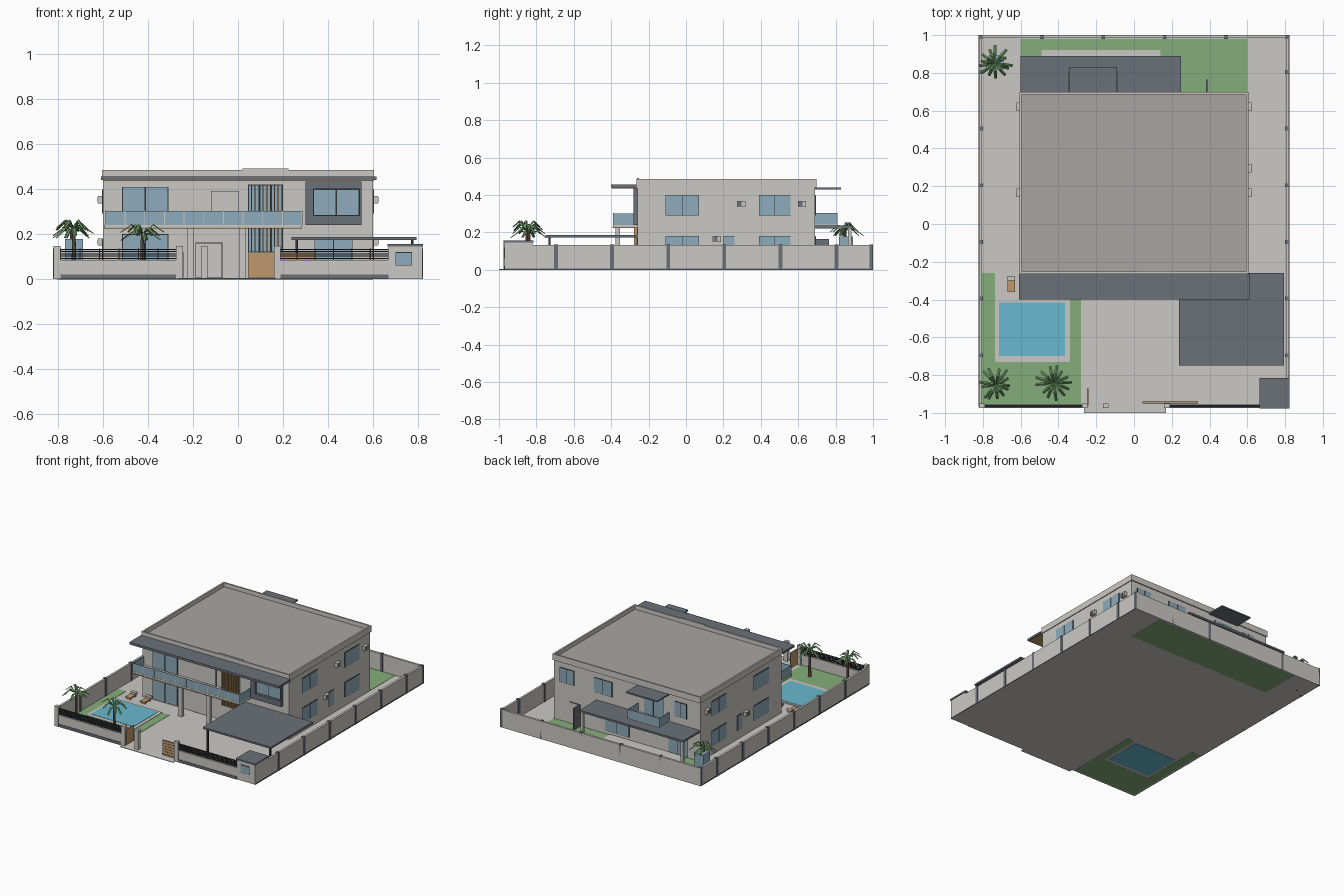
import bpy
import bmesh
import math
import random
from mathutils import Matrix, Vector

default_cube = bpy.data.objects.get("Cube")
if default_cube:
    bpy.data.objects.remove(default_cube, do_unlink=True)
random.seed(4)


def material(name, red, green, blue):
    """Flat colour given as display values, stored as linear values."""
    linear = [((c / 255 + .055) / 1.055) ** 2.4 for c in (red, green, blue)] + [1]
    mat = bpy.data.materials.new(name)
    mat.use_nodes = True
    mat.diffuse_color = linear
    mat.node_tree.nodes["Principled BSDF"].inputs["Base Color"].default_value = linear
    return mat


plaster = material("plaster", 203, 201, 196)
slate = material("slate", 107, 112, 121)
roofing = material("roofing", 170, 165, 161)
grass = material("grass", 133, 174, 122)
water = material("pool_water", 104, 184, 208)
glass = material("window_glass", 142, 172, 188)
wood = material("wood", 190, 154, 108)
metal = material("dark_metal", 48, 50, 55)
leaf = material("palm_leaf", 112, 158, 104)
bark = material("palm_bark", 128, 104, 82)


def finish(name, bm, mat):
    mesh = bpy.data.meshes.new(name)
    bm.to_mesh(mesh)
    bm.free()
    mesh.materials.append(mat)
    obj = bpy.data.objects.new(name, mesh)
    bpy.context.scene.collection.objects.link(obj)
    return obj


def box(name, mat, x, y, z):
    """Box between the low and high value on each axis."""
    bm = bmesh.new()
    size = [high - low for low, high in (x, y, z)]
    centre = Vector([(low + high) / 2 for low, high in (x, y, z)])
    bmesh.ops.create_cube(bm, size=1, matrix=Matrix.Translation(centre) @ Matrix.Diagonal((*size, 1)))
    return finish(name, bm, mat)


def around(centre, width):
    return centre - width / 2, centre + width / 2


def ring(name, mat, x, y, z, thick):
    """Four walls around a rectangle."""
    for side, edge in (("right", x[0]), ("left", x[1] - thick)):
        box(f"{name}_{side}", mat, (edge, edge + thick), y, z)
    for side, edge in (("front", y[0]), ("back", y[1] - thick)):
        box(f"{name}_{side}", mat, (x[0] + thick, x[1] - thick), (edge, edge + thick), z)


def facade_window(name, y, x, z, panes=2, outward=-1, pane=glass, rim=metal):
    """Framed panes on a wall that faces the front or the back."""
    box(name + "_frame", rim, x, around(y, .006), z)
    step = (x[1] - x[0]) / panes
    for i in range(panes):
        left = x[0] + i * step
        box(f"{name}_pane", pane, (left + .003, left + step - .003),
            around(y + outward * .002, .006), (z[0] + .003, z[1] - .003))


def side_window(name, side, y, z, panes=2):
    """Framed panes on a wall that faces left or right."""
    box(name + "_frame", metal, around(side * HOUSE, .006), y, z)
    step = (y[1] - y[0]) / panes
    for i in range(panes):
        start = y[0] + i * step
        box(f"{name}_pane", glass, around(side * (HOUSE + .002), .006),
            (start + .002, start + step - .002), (z[0] + .003, z[1] - .003))


# Main lines of the plot and house
HOUSE, FRONT, BACK = .6, -.26, .69
PLOT, STREET, REAR = .82, -.97, 1
WALL_TOP, BAND, TOP = .132, .44, .485
GROUND = (0, .004)
LAWN = (-.001, .006)
UPPER, LOWER = (.29, .4), (.07, .18)

# Ground, lawns and pool
box("paving", plaster, (-PLOT, PLOT), (STREET, REAR), GROUND)
box("drive_apron", plaster, (-.265, .17), (-1, STREET), GROUND)
box("front_lawn", grass, (-.805, -.28), (-.96, -.73), LAWN)
box("pool_side_lawn", grass, (-.805, -.735), (-.73, FRONT), LAWN)
box("path_side_lawn", grass, (-.34, -.28), (-.73, -.4), LAWN)
box("back_lawn", grass, (-HOUSE, HOUSE), (BACK, .98), LAWN)
box("back_terrace", plaster, (-.49, .14), (BACK, .92), (.001, .01))
box("pool_deck", plaster, (-.735, -.34), (-.73, -.4), (0, .009))
box("pool", water, (-.715, -.365), (-.7, -.415), (-.002, .011))

# Boundary walls with slate piers
for side, name in ((-1, "right"), (1, "left")):
    edges = sorted((side * PLOT, side * (PLOT - .016)))
    box(f"{name}_boundary_wall", plaster, edges, (STREET, REAR), (0, WALL_TOP))
    box(f"{name}_wall_base", slate, around(side * PLOT, .004), (STREET, REAR), (0, .008))
    for i in range(6):
        box(f"{name}_wall_pier", slate, around(side * (PLOT - .008), .024),
            around(-.695 + i * .3, .02), (0, WALL_TOP + .004))
box("back_boundary_wall", plaster, (-PLOT, PLOT), (REAR - .016, REAR), (0, WALL_TOP))
for i in range(6):
    box("back_wall_pier", slate, around((i - 2.5) * .325, .02),
        (REAR - .02, REAR), (0, WALL_TOP + .004))

# Street walls, railings and gates
for name, span in (("right", (-.79, -.27)), ("left", (.18, .67))):
    box(f"{name}_street_wall", plaster, span, (STREET, STREET + .014), (0, .085))
    box(f"{name}_street_base", slate, span, (STREET - .004, STREET), (0, .02))
    for i in range(5):
        box(f"{name}_railing_bar", metal, span, around(STREET + .007, .008), around(.092 + i * .01, .005))
    for i in range(7):
        centre = span[0] + (span[1] - span[0]) * i / 6
        box(f"{name}_railing_post", metal, around(centre, .005), around(STREET + .007, .006), (.08, .135))
for centre in (-.805, -.26, -.15, .175):
    box("gate_pillar", plaster, around(centre, .03), around(STREET + .008, .026), (0, .148))
box("sliding_gate", wood, (.045, .34), around(-.945, .006), (.006, .118))
for i in range(6):
    box("sliding_gate_groove", metal, (.045, .34), around(-.945, .008), around(.016 + i * .02, .002))
box("open_gate", wood, around(-.245, .006), (-.96, -.87), (.006, .12))

# Guard house
box("guard_house", plaster, (.67, PLOT), (STREET, -.82), (0, .145))
box("guard_house_roof", slate, (.665, PLOT + .004), (STREET - .006, -.815), (.145, .156))
facade_window("guard_window", STREET, (.7, .775), (.06, .12), panes=1)

# House body, roof and parapet
box("house_body", plaster, (-HOUSE, HOUSE), (FRONT, BACK), (0, BAND))
box("roof_deck", roofing, (-HOUSE, HOUSE), (FRONT, BACK), (BAND, .455))
ring("parapet", plaster, (-HOUSE - .006, HOUSE + .006), (FRONT - .004, BACK + .008), (BAND, TOP), .012)
box("parapet_raised_panel", plaster, (.02, .225), around(FRONT + .004, .012), (BAND, TOP + .006))
box("front_canopy", slate, (-.61, .615), (-.4, FRONT - .004), (BAND, .456))
box("front_canopy_soffit", wood, (-.6, .605), (-.395, FRONT), (BAND - .004, BAND))

# Front balcony and its columns
box("balcony_slab", plaster, (-.595, .285), (-.39, FRONT), (.228, .24))
box("balcony_soffit", wood, (-.595, .285), (-.392, FRONT), (.224, .23))
box("balcony_glass_front", glass, (-.59, .285), around(-.387, .004), (.24, .302))
for end in (-.59, .285):
    box("balcony_glass_end", glass, around(end, .004), (-.387, FRONT), (.24, .302))
for i in range(11):
    box("balcony_rail_post", plaster, around(-.59 + i * .0875, .004), around(-.388, .006), (.24, .304))
for centre in (-.21, .02):
    box("porch_column", plaster, around(centre, .03), around(-.365, .026), (0, .226))

# Front windows and doors
facade_window("front_upper_window", FRONT, (-.515, -.31), (.24, .41))
facade_window("front_lower_window", FRONT, (-.515, -.31), (.01, .2))
facade_window("front_door", FRONT, (-.19, -.07), (.004, .162), panes=1, pane=plaster)
facade_window("balcony_door", FRONT, (-.12, .005), (.24, .392), panes=1, pane=plaster)
facade_window("carport_window", FRONT, (.34, .51), LOWER)
facade_window("stair_window", FRONT, (.045, .2), (.12, .42), panes=3)
for i in range(9):
    box("stair_window_fin", wood, around(.06 + i * .017, .005), (FRONT - .018, FRONT), (.12, .42))
ring_z = (.24, .435)
for name, x, z in (("bottom", (.3, .55), (.24, .282)), ("top", (.3, .55), (.4, .435)),
                   ("right", (.3, .335), ring_z), ("left", (.54, .55), ring_z)):
    box(f"feature_frame_{name}", slate, x, (FRONT - .022, FRONT), z)
facade_window("feature_window", FRONT, (.335, .54), (.282, .4))

# Carport
box("carport_roof", slate, (.238, .795), (-.75, FRONT), (.174, .187))
for x in (.262, .775):
    box("carport_post", metal, around(x, .012), around(-.73, .012), (0, .176))

# Side windows and cooling units
for side, name in ((-1, "right"), (1, "left")):
    for level, z in (("upper", UPPER), ("lower", LOWER)):
        side_window(f"{name}_{level}_front_window", side, (-.11, .07), z)
        side_window(f"{name}_{level}_back_window", side, (.39, .56), z)
    side_window(f"{name}_small_window", side, (.2, .26), LOWER, panes=1)
    units = [(.62, .353), (.165, .165)] + ([(.295, .353)] if side > 0 else [])
    for y, z in units:
        box(f"{name}_cooling_unit", plaster, around(side * (HOUSE + .01), .025), around(y, .044), around(z, .032))
        box(f"{name}_cooling_grille", slate, around(side * (HOUSE + .023), .002),
            around(y - .008, .022), around(z, .024))

# Back terrace roof, balcony, canopy and openings
box("terrace_roof", slate, (-HOUSE, .25), (BACK, .89), (.222, .236))
for x in (-.585, .235):
    box("terrace_post", plaster, around(x, .02), around(.875, .02), (0, .222))
BALCONY = (-.345, -.09)
box("back_balcony_floor", plaster, BALCONY, (BACK, .81), (.236, .243))
box("back_balcony_glass", glass, BALCONY, around(.808, .004), (.243, .303))
for x in BALCONY:
    box("back_balcony_glass_end", glass, around(x, .004), (BACK, .808), (.243, .303))
box("back_canopy", slate, BALCONY, (BACK, .83), (.43, .44))
for name, x, z in (("left", (.43, .55), UPPER), ("middle", (.12, .27), UPPER),
                   ("door", (-.3, -.14), (.243, .4)), ("right", (-.49, -.39), UPPER),
                   ("terrace", (-.02, .18), (.03, .18)), ("lower_right", (-.5, -.34), (.01, .18))):
    facade_window(f"back_{name}_window", BACK, x, z, outward=1)
facade_window("back_doorway", BACK, (.39, .47), (.005, .165), panes=1, outward=1, pane=plaster)
box("back_open_door", slate, around(.385, .008), (BACK, .765), (.006, .165))

# Loungers by the pool
for x in (-.65, -.53):
    box("lounger", wood, around(x, .042), (-.36, -.29), (.014, .022))
    box("lounger_headrest", plaster, around(x, .042), (-.3, -.275), (.02, .036))
    for y in (-.35, -.295):
        box("lounger_leg", wood, around(x, .038), around(y, .006), (.003, .016))


def palm(x, y, height):
    """Tapered trunk with folded, drooping fronds."""
    bm = bmesh.new()
    bmesh.ops.create_cone(bm, cap_ends=True, segments=8, radius1=.012, radius2=.007,
                          depth=height, matrix=Matrix.Translation((x, y, height / 2)))
    finish("palm_trunk", bm, bark)
    bm = bmesh.new()
    count = 13
    for i in range(count):
        angle = math.tau * i / count + random.uniform(-.15, .15)
        reach = random.uniform(.07, .1)
        rise = random.choice((.01, .03, .045))
        out = Vector((math.cos(angle), math.sin(angle), 0))
        across = Vector((-out.y, out.x, 0))
        rows = []
        for t, lift, half in ((0, 0, .003), (.5, rise, .009), (1, rise - .035, .007)):
            ridge = Vector((x, y, height + lift)) + out * reach * t
            drop = Vector((0, 0, -half * .6))
            rows.append([bm.verts.new(ridge + offset) for offset in
                         (across * half + drop, Vector(), drop - across * half)])
        for near, far in zip(rows, rows[1:]):
            for k in range(2):
                bm.faces.new((near[k], near[k + 1], far[k + 1], far[k]))
    finish("palm_fronds", bm, leaf)


# Palms and the corner tank
palm(-.73, -.85, .22)
palm(-.425, -.84, .2)
palm(-.74, .85, .21)
box("corner_tank", glass, around(-.73, .08), around(.855, .075), (.004, .178))
